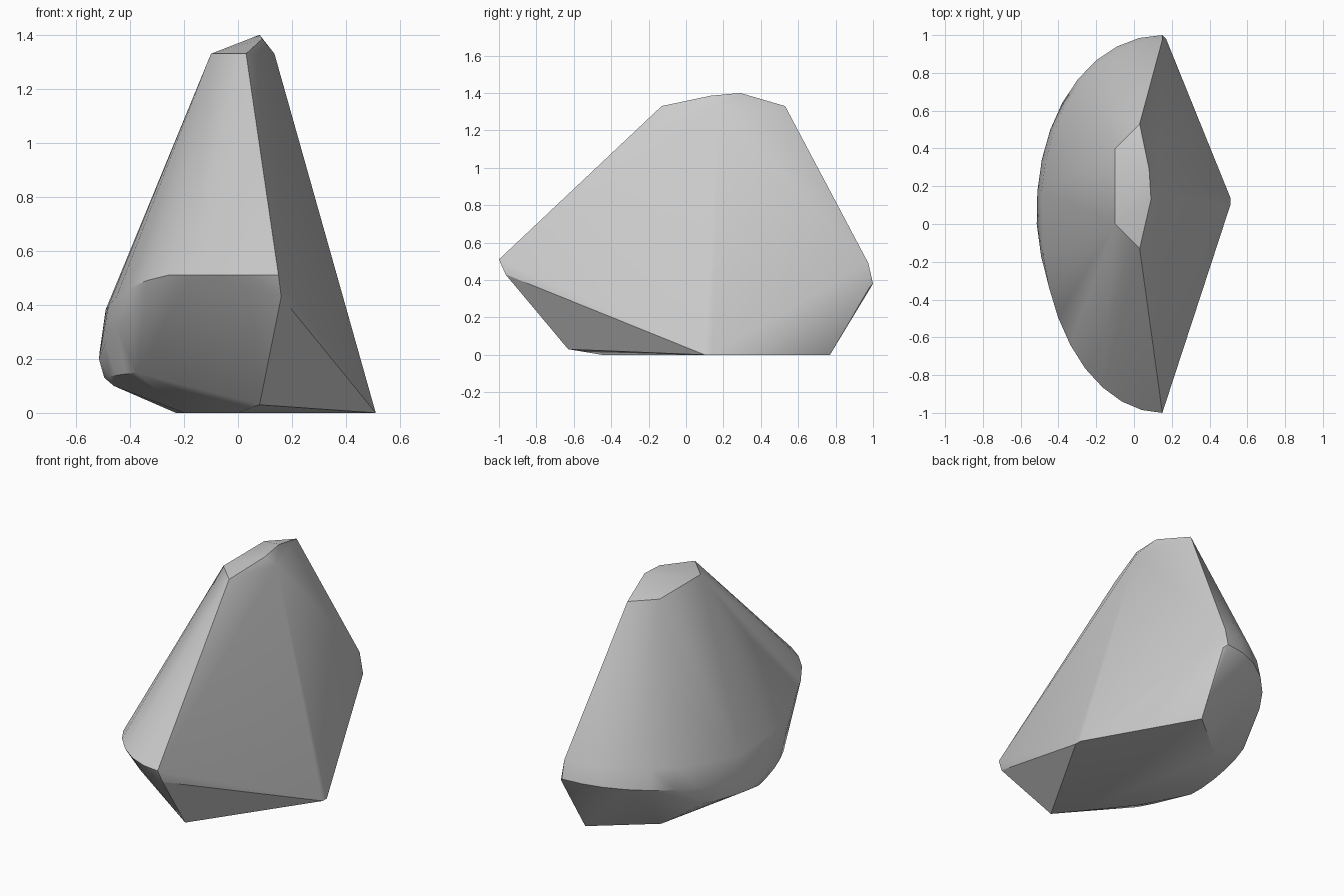
import bpy
import bmesh
from math import sin, cos, pi, radians

cube = bpy.data.objects.get("Cube")
if cube:
    bpy.data.objects.remove(cube, do_unlink=True)

grey = bpy.data.materials.new("stone grey")
grey.use_nodes = True
COLOUR = (0.6, 0.6, 0.6, 1)
grey.diffuse_color = COLOUR
grey.node_tree.nodes["Principled BSDF"].inputs["Base Color"].default_value = COLOUR


def rim(front, middle, back, front_scale, middle_scale, back_scale, steps=18, span=1.0):
    """Half-oval ring on the rounded side; height and size blend from front to back."""
    points = []
    for i in range(steps + 1):
        a = pi / 2 * span * (2 * i / steps - 1)
        y = sin(a)
        end_z, end_s = (front, front_scale) if y < 0 else (back, back_scale)
        w = min(1, abs(y) * 1.35) if y < 0 else abs(y)
        z = middle + (end_z - middle) * w
        s = middle_scale + (end_s - middle_scale) * w
        points.append((0.15 - 0.665 * s * cos(a) - 0.04 * y * cos(a), y * s, z))
    return points


# Flat crown with a raised ridge
crown = [(-0.1, 0, 1.33), (-0.1, 0.4, 1.33), (0.03, 0.53, 1.33), (0.03, -0.13, 1.33),
         (0.08, 0.29, 1.4), (0.09, 0.13, 1.385), (0.135, 0.18, 1.33)]

# Rounded belly: upper edge, widest edge, lower edge
belly = rim(0.51, 0.36, 0.49, 1, 0.965, 0.975)
belly += rim(0.45, 0.2, 0.38, 0.957, 1, 1)
belly += rim(0.16, 0.13, 0.22, 0.88, 0.97, 0.95, steps=8, span=0.3)

# Pointed foot and flat underside
base = [(0.51, 0.1, 0), (0.51, 0.14, 0), (0.15, 0.77, 0), (-0.18, 0.5, 0),
        (-0.23, 0.13, 0), (-0.2, -0.2, 0), (0, -0.45, 0), (0.08, -0.63, 0.03)]

# End corners of the flat faces, and the lower side of the belly
corners = [(0.16, -0.965, 0.43), (0.17, 0.98, 0.36), (-0.46, -0.05, 0.1)]

# Wrap all points in one solid shell
bm = bmesh.new()
for p in crown + belly + base + corners:
    bm.verts.new(p)
hull = bmesh.ops.convex_hull(bm, input=bm.verts)
loose = [v for v in bm.verts if not v.link_faces]
bmesh.ops.delete(bm, geom=loose, context="VERTS")
bmesh.ops.recalc_face_normals(bm, faces=bm.faces)

mesh = bpy.data.meshes.new("stone")
bm.to_mesh(mesh)
bm.free()
mesh.materials.append(grey)
stone = bpy.data.objects.new("stone", mesh)
bpy.context.collection.objects.link(stone)

bpy.context.view_layer.objects.active = stone
stone.select_set(True)
bpy.ops.object.shade_smooth_by_angle(angle=radians(30))
